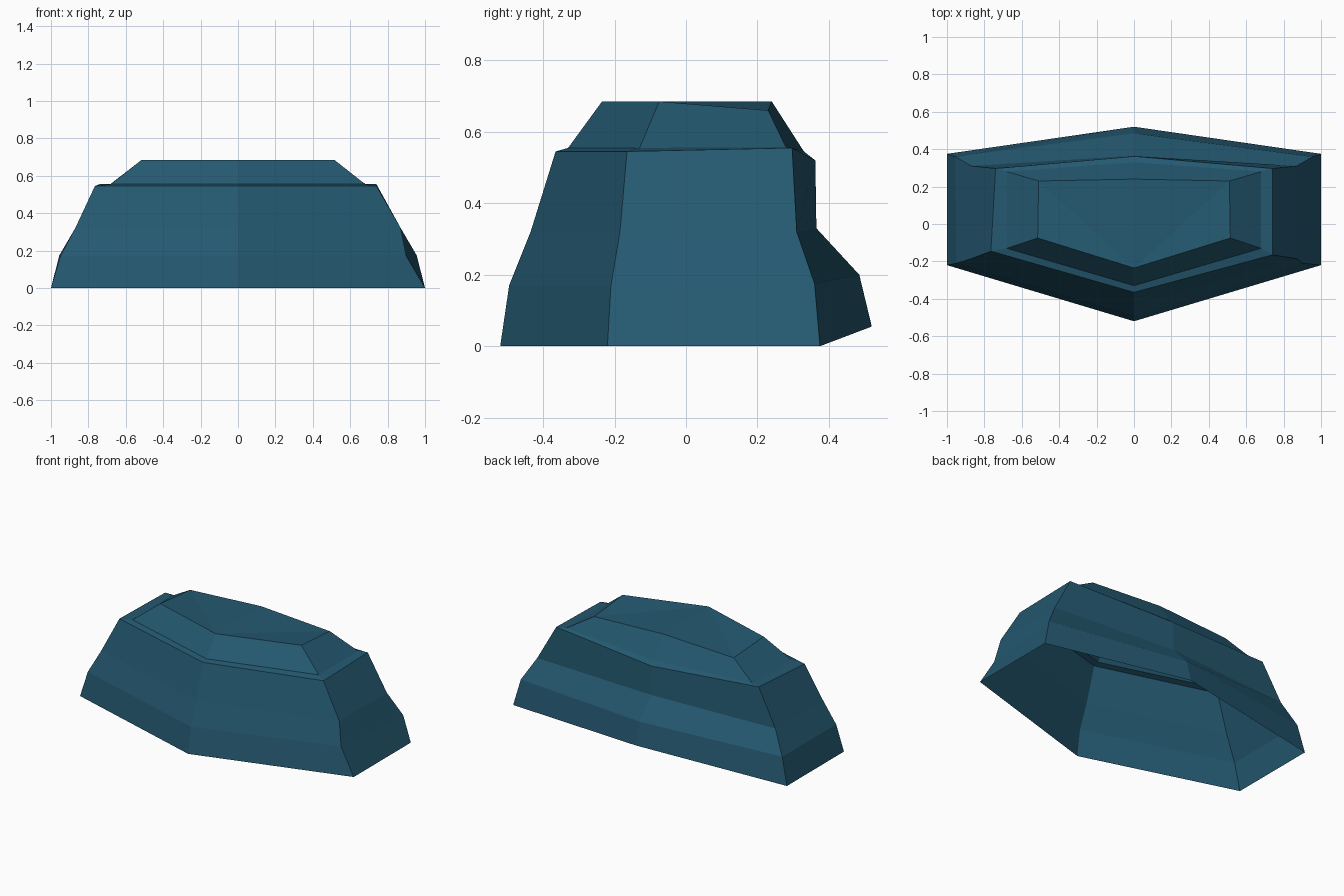
import bpy
import bmesh

cube = bpy.data.objects.get("Cube")
if cube:
    bpy.data.objects.remove(cube)

# One flat colour
blue = bpy.data.materials.new("slate_blue")
blue.use_nodes = True
colour = (0.018, 0.1, 0.165, 1)
blue.diffuse_color = colour
blue.node_tree.nodes["Principled BSDF"].inputs["Base Color"].default_value = colour

# Rising profiles of the shell: rim, two folds, shoulder, ledge, crown
front_middle = [(0, -.52, 0), (0, -.495, .17), (0, -.435, .32),
                (0, -.365, .545), (0, -.33, .555), (0, -.235, .685)]
back_middle = [(0, .52, .055), (0, .485, .2), (0, .365, .33),
               (0, .362, .52), (0, .33, .545), (0, .24, .685)]
front_corner = [(1, -.22, 0), (.9, -.21, .17), (.87, -.185, .32),
                (.74, -.165, .545), (.68, -.13, .555), (.515, -.075, .685)]
back_corner = [(1, .375, 0), (.955, .36, .175), (.87, .31, .32),
               (.74, .297, .555), (.68, .28, .557), (.51, .23, .66)]


def mirrored(profile):
    return [(-x, y, z) for x, y, z in profile]


# The -x front corner stands a little fuller than its mirror image
fuller_corner = mirrored(front_corner)
fuller_corner[1] = (-.95, -.21, .17)
fuller_corner[3] = (-.765, -.145, .545)

columns = [front_middle, front_corner, back_corner,
           back_middle, mirrored(back_corner), fuller_corner]


def loft(name, columns, close_top):
    """Skin a closed loop of profiles, leaving the underside open."""
    bm = bmesh.new()
    grid = [[bm.verts.new(p) for p in column] for column in columns]
    for a, b in zip(grid, grid[1:] + grid[:1]):
        for i in range(len(a) - 1):
            bm.faces.new((a[i], b[i], b[i + 1], a[i + 1]))
    if close_top:
        # Split the crown from the front point so the back corners slope down
        top = [column[-1] for column in grid]
        for i in range(1, len(top) - 1):
            bm.faces.new((top[0], top[i], top[i + 1]))
    mesh = bpy.data.meshes.new(name)
    bm.to_mesh(mesh)
    bm.free()
    mesh.materials.append(blue)
    obj = bpy.data.objects.new(name, mesh)
    bpy.context.collection.objects.link(obj)
    return obj


# Lower shell with its folded walls, then the ledge and raised crown
loft("lower_shell", [c[:4] for c in columns], False)
loft("crown", [c[3:] for c in columns], True)
